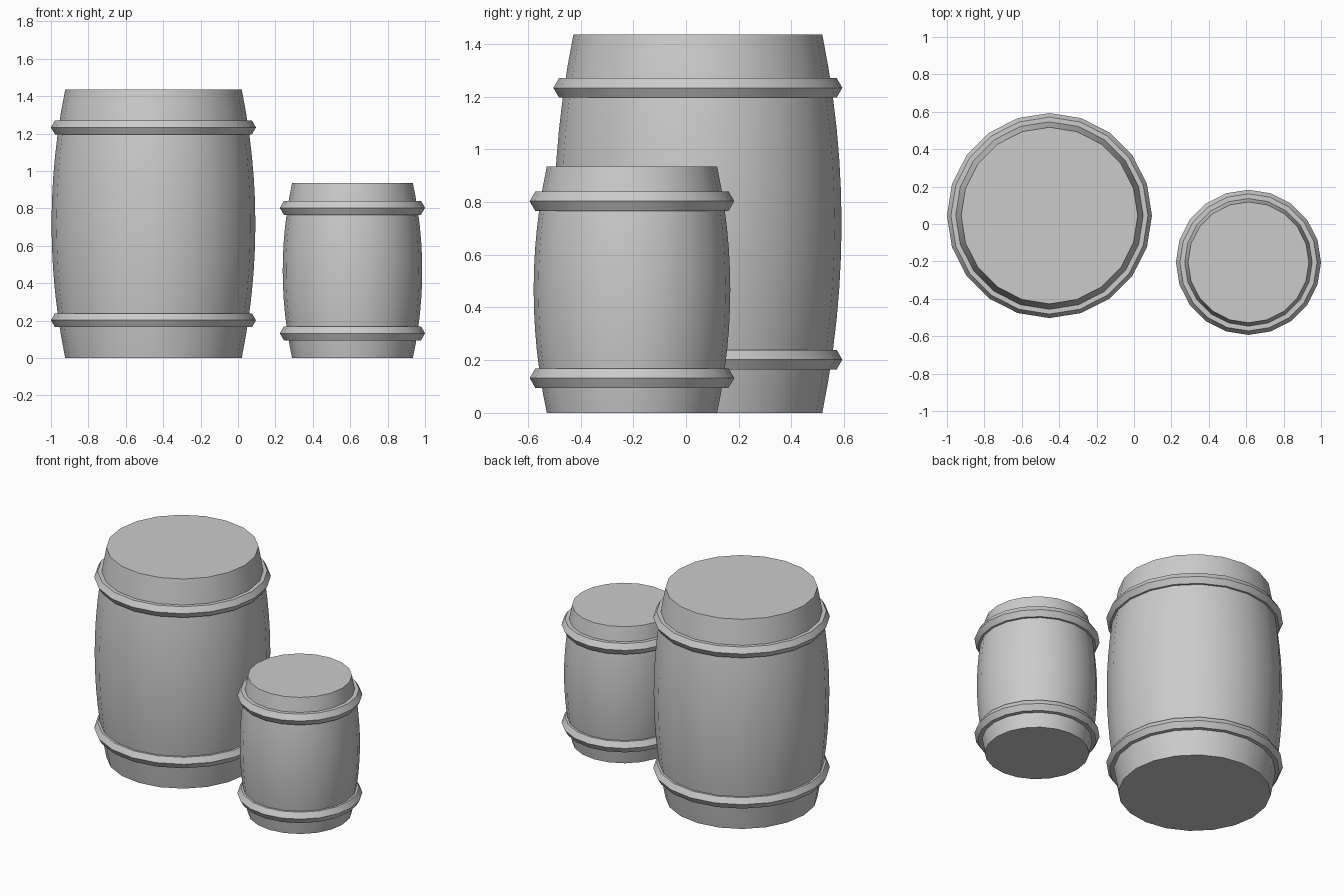
import bpy, bmesh, math

if "Cube" in bpy.data.objects:
    bpy.data.objects.remove(bpy.data.objects["Cube"])

SIDES = 20

grey = bpy.data.materials.new("plain_grey")
grey.diffuse_color = (0.6, 0.6, 0.6, 1)
grey.use_nodes = True
grey.node_tree.nodes["Principled BSDF"].inputs["Base Color"].default_value = grey.diffuse_color


def lathe(name, profile, centre, closed):
    """Spin (radius, z) points; a closed profile makes a ring, an open one gets end caps."""
    bm = bmesh.new()
    loops = []
    for r, z in profile:
        loops.append([bm.verts.new((r * math.cos(2 * math.pi * i / SIDES),
                                    r * math.sin(2 * math.pi * i / SIDES), z))
                      for i in range(SIDES)])
    n = len(loops)
    for k in range(n if closed else n - 1):
        a, b = loops[k], loops[(k + 1) % n]
        for i in range(SIDES):
            j = (i + 1) % SIDES
            bm.faces.new((a[i], a[j], b[j], b[i]))
    if not closed:
        bm.faces.new(loops[0][::-1])
        bm.faces.new(loops[-1])
    bmesh.ops.recalc_face_normals(bm, faces=bm.faces)
    mesh = bpy.data.meshes.new(name)
    bm.to_mesh(mesh)
    bm.free()
    mesh.materials.append(grey)
    obj = bpy.data.objects.new(name, mesh)
    obj.location = (centre[0], centre[1], 0)
    bpy.context.collection.objects.link(obj)
    bpy.ops.object.select_all(action='DESELECT')
    obj.select_set(True)
    bpy.context.view_layer.objects.active = obj
    bpy.ops.object.shade_smooth_by_angle(angle=math.radians(30))
    return obj


def barrel(name, centre, height, end_r, mid_r, hoop_r, hoop_z):
    # bulging body with flat ends
    steps = 12
    profile = []
    for k in range(steps + 1):
        t = 2 * k / steps - 1
        profile.append((mid_r - (mid_r - end_r) * t * t, height * k / steps))
    lathe(name + "_body", profile, centre, False)
    # hexagonal-section hoops, mirrored about the middle
    thick = 0.043
    for label, z in (("lower", hoop_z), ("upper", height - hoop_z)):
        ring = [(hoop_r + thick * math.cos(math.pi * k / 3),
                 z + thick * math.sin(math.pi * k / 3)) for k in range(6)]
        lathe(f"{name}_{label}_hoop", ring, centre, True)


barrel("large_barrel", (-0.452, 0.045), 1.435, 0.472, 0.545, 0.505, 0.202)
barrel("small_barrel", (0.612, -0.205), 0.935, 0.323, 0.373, 0.345, 0.132)
